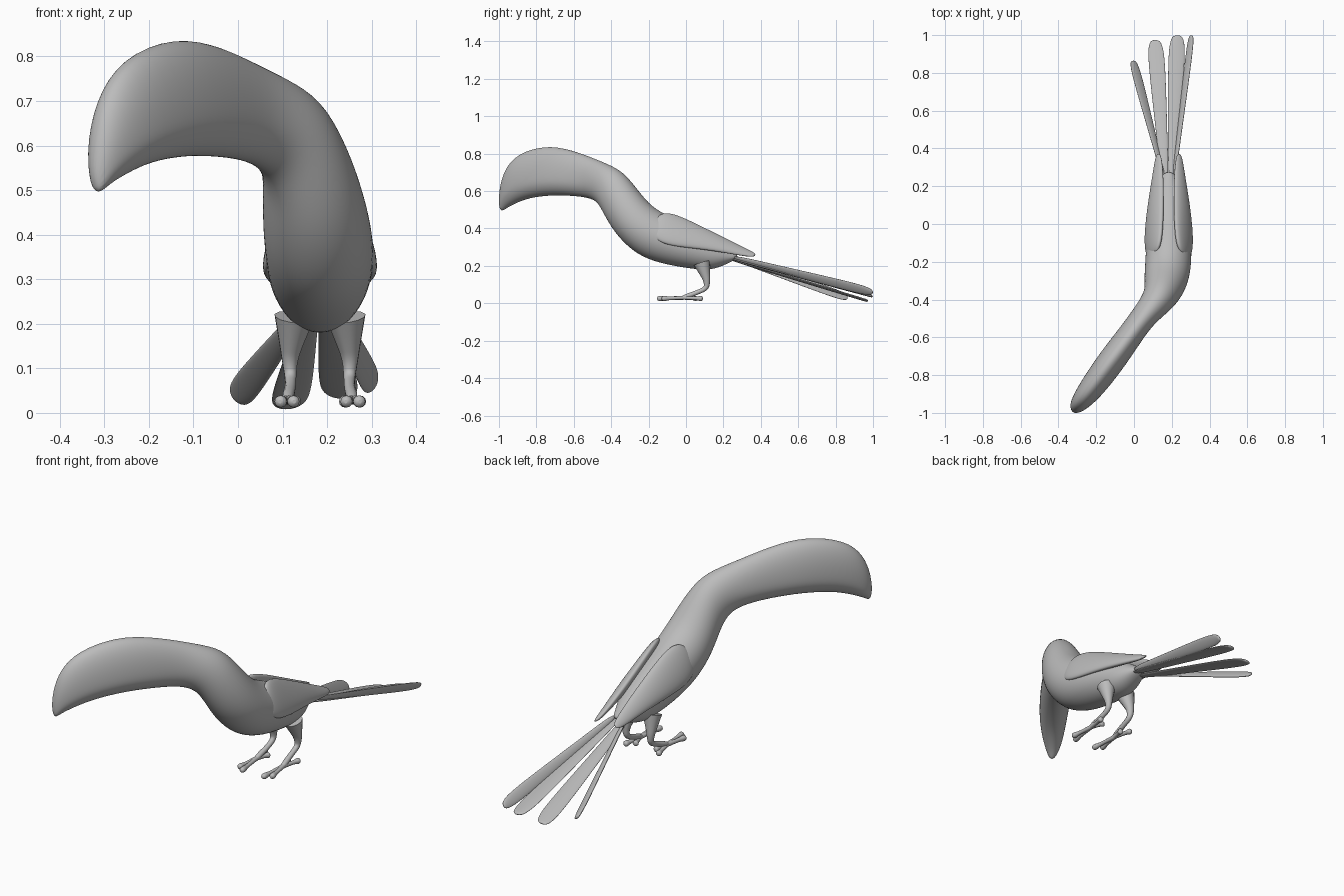
import bpy, bmesh, math
from mathutils import Vector

if "Cube" in bpy.data.objects:
    bpy.data.objects.remove(bpy.data.objects["Cube"], do_unlink=True)

grey = bpy.data.materials.new("plain_grey")
grey.use_nodes = True
grey.diffuse_color = (0.5, 0.5, 0.5, 1)
grey.node_tree.nodes["Principled BSDF"].inputs["Base Color"].default_value = (0.5, 0.5, 0.5, 1)

MID = 0.184  # plane between the two wings and legs
RING = 16


def loft(name, stations):
    """Skin oval rings; each station is (top point, bottom point, half width, height of widest line)."""
    tops = [Vector(s[0]) for s in stations]
    bottoms = [Vector(s[1]) for s in stations]
    mids = [(t + b) / 2 for t, b in zip(tops, bottoms)]
    bm = bmesh.new()
    rings = []
    for i, (_, _, width, widest) in enumerate(stations):
        heading = mids[min(i + 1, len(mids) - 1)] - mids[max(i - 1, 0)]
        side = heading.cross(tops[i] - bottoms[i]).normalized()
        centre = bottoms[i].lerp(tops[i], widest)
        ring = []
        for k in range(RING):
            a = math.tau * k / RING
            reach = (tops[i] if math.cos(a) > 0 else bottoms[i]) - centre
            ring.append(bm.verts.new(centre + side * width * math.sin(a) + reach * abs(math.cos(a))))
        rings.append(ring)
    for r, q in zip(rings, rings[1:]):
        for k in range(RING):
            n = (k + 1) % RING
            bm.faces.new((r[k], r[n], q[n], q[k]))
    bm.faces.new(rings[0])
    bm.faces.new(rings[-1])
    bmesh.ops.recalc_face_normals(bm, faces=bm.faces)
    for f in bm.faces:
        f.smooth = True
    mesh = bpy.data.meshes.new(name)
    bm.to_mesh(mesh)
    bm.free()
    mesh.materials.append(grey)
    obj = bpy.data.objects.new(name, mesh)
    bpy.context.collection.objects.link(obj)
    sub = obj.modifiers.new("smooth", "SUBSURF")
    sub.levels = sub.render_levels = 2
    return obj


def tube(name, points):
    """Rounded tube through (x, y, z, radius) points."""
    curve = bpy.data.curves.new(name, "CURVE")
    curve.dimensions = "3D"
    curve.bevel_depth = 1
    curve.bevel_resolution = 4
    curve.use_fill_caps = True
    spline = curve.splines.new("NURBS")
    spline.points.add(len(points) - 1)
    for p, (x, y, z, r) in zip(spline.points, points):
        p.co = (x, y, z, 1)
        p.radius = r
    spline.order_u = 3
    spline.use_endpoint_u = True
    spline.resolution_u = 6
    curve.materials.append(grey)
    bpy.context.collection.objects.link(bpy.data.objects.new(name, curve))


# Bill, head, neck and body in one flowing skin
loft("bill_head_and_body", [
    ((-.326, -.997, .53), (-.316, -.99, .488), .012, .4),
    ((-.323, -.99, .62), (-.30, -.962, .508), .036, .4),
    ((-.303, -.965, .72), (-.265, -.92, .531), .054, .36),
    ((-.25, -.90, .805), (-.205, -.845, .562), .069, .33),
    ((-.14, -.75, .85), (-.115, -.72, .577), .076, .33),
    ((-.04, -.62, .826), (-.03, -.60, .573), .07, .35),
    ((.05, -.50, .78), (.03, -.51, .562), .067, .4),
    ((.12, -.42, .745), (.075, -.455, .535), .078, .5),
    ((.163, -.345, .708), (.11, -.43, .475), .093, .5),
    ((.175, -.27, .625), (.145, -.40, .405), .11, .5),
    ((.18, -.20, .535), (.17, -.335, .32), .123, .5),
    ((MID, -.12, .48), (MID, -.24, .243), .125, .5),
    ((MID, 0, .43), (MID, -.10, .202), .12, .5),
    ((MID, .12, .37), (MID, .03, .183), .102, .5),
    ((MID, .20, .315), (MID, .13, .173), .078, .5),
    ((MID, .25, .275), (MID, .215, .208), .046, .5),
    ((MID, .28, .255), (MID, .27, .236), .025, .5),
])

# Folded wings, as offsets from the middle plane
wing = [
    ((.09, -.18, .43), (.108, -.185, .37), .008),
    ((.052, -.135, .492), (.12, -.145, .325), .026),
    ((.036, -.05, .478), (.125, -.06, .302), .028),
    ((.030, .10, .402), (.108, .10, .288), .026),
    ((.030, .25, .326), (.085, .25, .264), .018),
    ((.036, .34, .282), (.073, .34, .248), .011),
    ((.046, .372, .266), (.062, .372, .252), .005),
]
for label, m in (("left", 1), ("right", -1)):
    loft(label + "_wing", [((MID + m * t[0], *t[1:]), (MID + m * b[0], *b[1:]), w, .5)
                           for t, b, w in wing])

# Tail feathers: thin tapered blades
blade = ((0, .45), (.3, .62), (.6, .85), (.88, 1), (.97, .8), (1, .4))


def feather(name, base, tip, across, half):
    base, tip, across = Vector(base), Vector(tip), Vector(across).normalized()
    rings = []
    for t, w in blade:
        p = base.lerp(tip, t)
        rings.append((p + across * half * w, p - across * half * w, .007, .5))
    loft(name, rings)


feather("outer_right_feather", (.16, .24, .245), (-.005, .865, .03), (-.6, 0, .6), .036)
feather("inner_right_feather", (.165, .22, .24), (.112, .975, .012), (1, 0, .08), .046)
feather("inner_left_feather", (.20, .22, .245), (.23, 1.0, .036), (1, 0, -.05), .046)
feather("outer_left_feather", (.21, .24, .25), (.304, 1.0, .058), (.4, 0, .6), .032)

# Legs, with two toes forward and two back on each foot
leg = [(.058, .085, .215, .045), (.064, .10, .165, .030), (.068, .112, .12, .018),
       (.066, .11, .08, .013), (.066, .06, .058, .012), (.072, 0, .036, .014),
       (.073, -.02, .028, .01)]
toe_ends = {"front_inner": (.058, -.155), "front_outer": (.090, -.13),
            "back_inner": (.054, .06), "back_outer": (.092, .09)}
for label, m in (("left", 1), ("right", -1)):
    tube(label + "_leg", [(MID + m * x, y, z, r) for x, y, z, r in leg])
    for toe, (x, y) in toe_ends.items():
        path = []
        for t, r in ((0, .011), (.4, .009), (.7, .010), (.85, .014), (.97, .013), (1, .004)):
            path.append((MID + m * (.073 + (x - .073) * t), -.01 + (y + .01) * t, .03 - .005 * t, r))
        tube(label + "_" + toe + "_toe", path)
